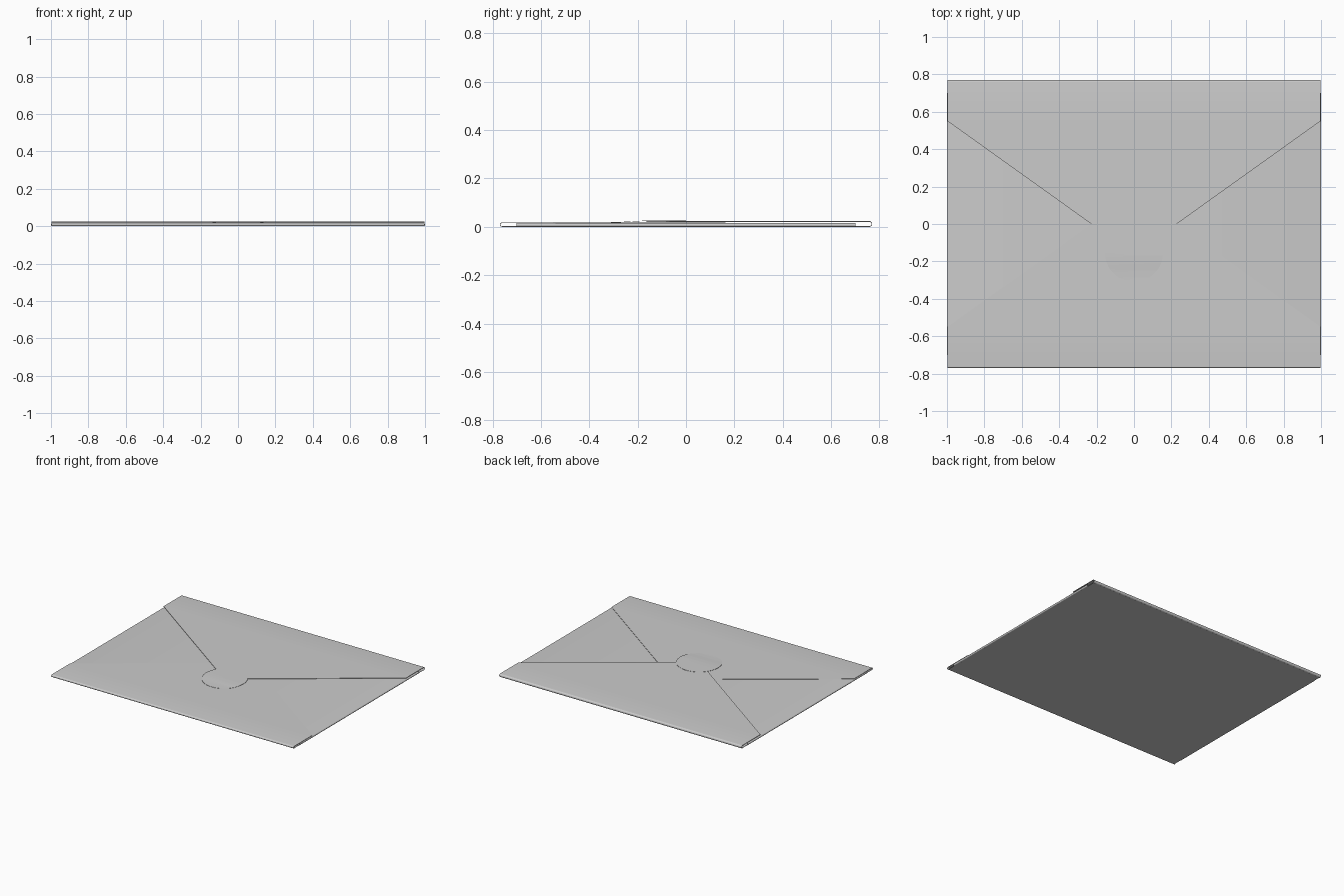
import bpy, bmesh, math
from mathutils import Matrix, Vector

if "Cube" in bpy.data.objects:
    bpy.data.objects.remove(bpy.data.objects["Cube"])

PAPER = 0.003
BASE = PAPER / 2          # mid-surface height of the back panel


def finish(name, bm, thick):
    bmesh.ops.recalc_face_normals(bm, faces=bm.faces)
    me = bpy.data.meshes.new(name)
    bm.to_mesh(me)
    bm.free()
    ob = bpy.data.objects.new(name, me)
    bpy.context.collection.objects.link(ob)
    sol = ob.modifiers.new("paper", 'SOLIDIFY')
    sol.thickness = thick
    sol.offset = 0
    bpy.context.view_layer.objects.active = ob
    ob.select_set(True)
    # give the sheet its thickness first so the rims stay sharp
    bpy.ops.object.modifier_apply(modifier=sol.name)
    bpy.ops.object.shade_smooth_by_angle(angle=math.radians(10))
    ob.select_set(False)
    return ob


def flap(name, edge, half, top, straight, tip, angle):
    """Half-round fold along +y at distance edge, then a flap tapering to tip."""
    bm = bmesh.new()
    r = (top - BASE) / 2
    cy = edge - PAPER / 2 - r
    rows = []
    for i in range(13):
        a = -math.pi / 2 + math.pi * i / 12
        rows.append((cy + r * math.cos(a), BASE + r + r * math.sin(a)))
    if straight < cy:
        rows.append((straight, top))
    prev = None
    for y, z in rows:
        cur = [bm.verts.new((s * half, y, z)) for s in (-1, 1)]
        if prev:
            bm.faces.new((prev[0], prev[1], cur[1], cur[0]))
        prev = cur
    bm.faces.new((prev[0], prev[1], bm.verts.new((0, tip, top))))
    bmesh.ops.rotate(bm, verts=bm.verts, cent=(0, 0, 0),
                     matrix=Matrix.Rotation(angle, 3, 'Z'))
    return finish(name, bm, PAPER)


# back panel
bm = bmesh.new()
bmesh.ops.create_grid(bm, x_segments=1, y_segments=1, size=1)
for v in bm.verts:
    v.co = Vector((v.co.x * 0.993, v.co.y * 0.761, BASE))
finish("back_panel", bm, PAPER)

# folded flaps, lowest layer first
for name, ang in (("left_flap", math.pi / 2), ("right_flap", -math.pi / 2)):
    flap(name, 1.0, 0.70, 0.0135, 1.0, 0.12, ang)
flap("bottom_flap", 0.77, 0.997, 0.0168, 0.55, -0.163, math.pi)
flap("top_flap", 0.77, 0.997, 0.0222, 0.55, -0.163, 0)

# round seal draped over the tip of the top flap
bm = bmesh.new()
bmesh.ops.create_circle(bm, cap_ends=True, radius=0.155, segments=64)
for cut in (-0.13, -0.09, -0.05, -0.01):
    bmesh.ops.bisect_plane(bm, geom=bm.verts[:] + bm.edges[:] + bm.faces[:],
                           plane_co=(0, cut, 0), plane_no=(0, 1, 0))
for v in bm.verts:
    t = min(1, max(0, (v.co.y + 0.13) / 0.12))
    v.co.z = 0.0192 + 0.0053 * t * t * (3 - 2 * t)
    v.co.y -= 0.155
finish("seal", bm, 0.0015)
